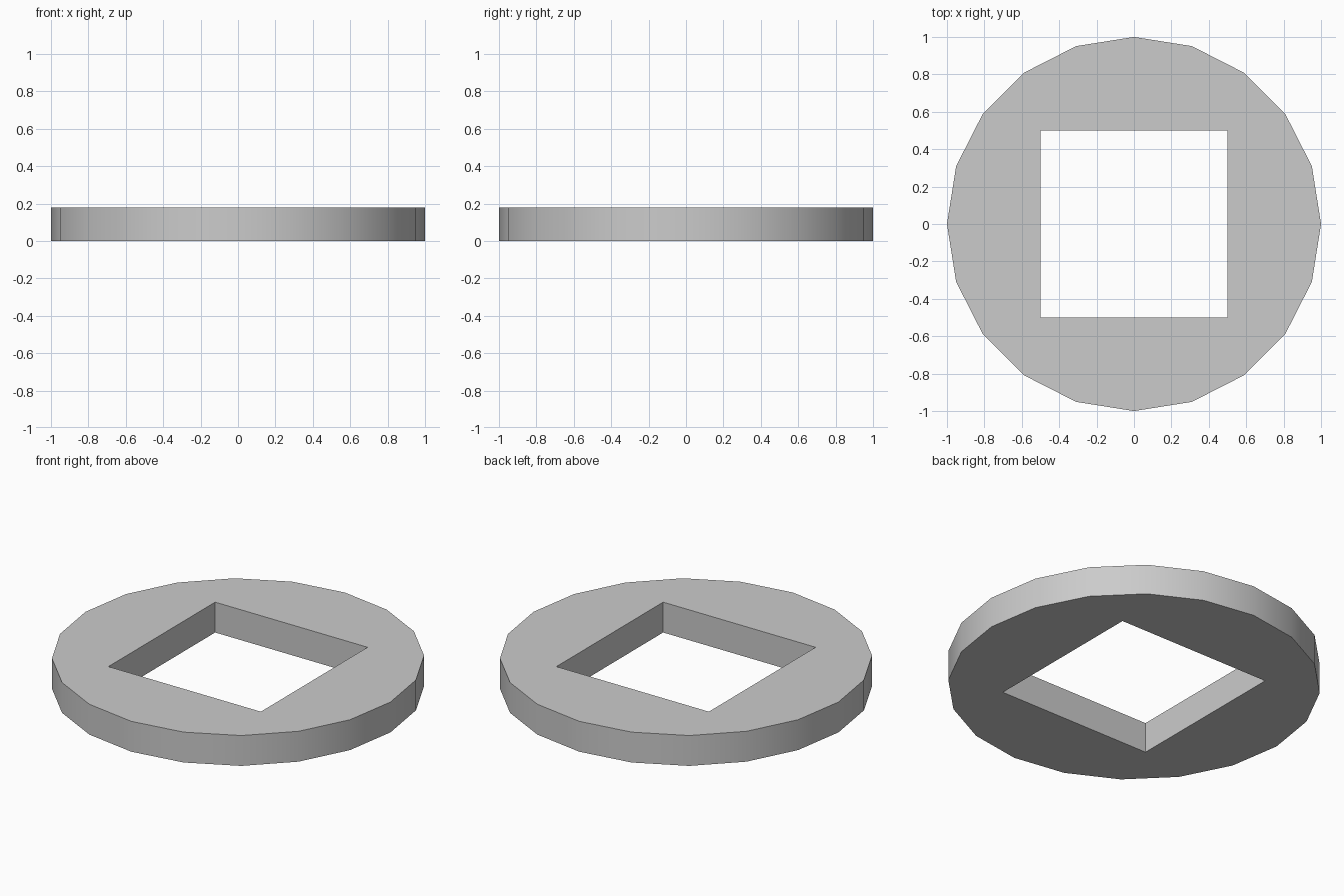
import bpy, bmesh, math

if "Cube" in bpy.data.objects:
    bpy.data.objects.remove(bpy.data.objects["Cube"])

HEIGHT = 0.18
SIDES = 20

# Outlines: 20-sided rim and square hole
rim = [(math.cos(math.tau * i / SIDES), math.sin(math.tau * i / SIDES)) for i in range(SIDES)]
hole = [(0.5, 0.5), (-0.5, 0.5), (-0.5, -0.5), (0.5, -0.5)]

bm = bmesh.new()
cap_edges = {0: [], HEIGHT: []}

# Side walls of the rim and the hole
for outline in (rim, hole):
    low, high = [[bm.verts.new((x, y, z)) for x, y in outline] for z in (0, HEIGHT)]
    n = len(outline)
    for i in range(n):
        j = (i + 1) % n
        bm.faces.new((low[i], low[j], high[j], high[i]))
        cap_edges[0].append(bm.edges.get((low[i], low[j])))
        cap_edges[HEIGHT].append(bm.edges.get((high[i], high[j])))

# Flat top and bottom with the hole left open
for edges in cap_edges.values():
    bmesh.ops.triangle_fill(bm, use_beauty=True, use_dissolve=False, edges=edges)
bmesh.ops.recalc_face_normals(bm, faces=bm.faces[:])

mesh = bpy.data.meshes.new("ring_plate")
bm.to_mesh(mesh)
bm.free()
ring = bpy.data.objects.new("ring_plate", mesh)
bpy.context.collection.objects.link(ring)

# Smooth round rim with crisp borders
bpy.context.view_layer.objects.active = ring
ring.select_set(True)
bpy.ops.object.shade_smooth_by_angle(angle=math.radians(30))
